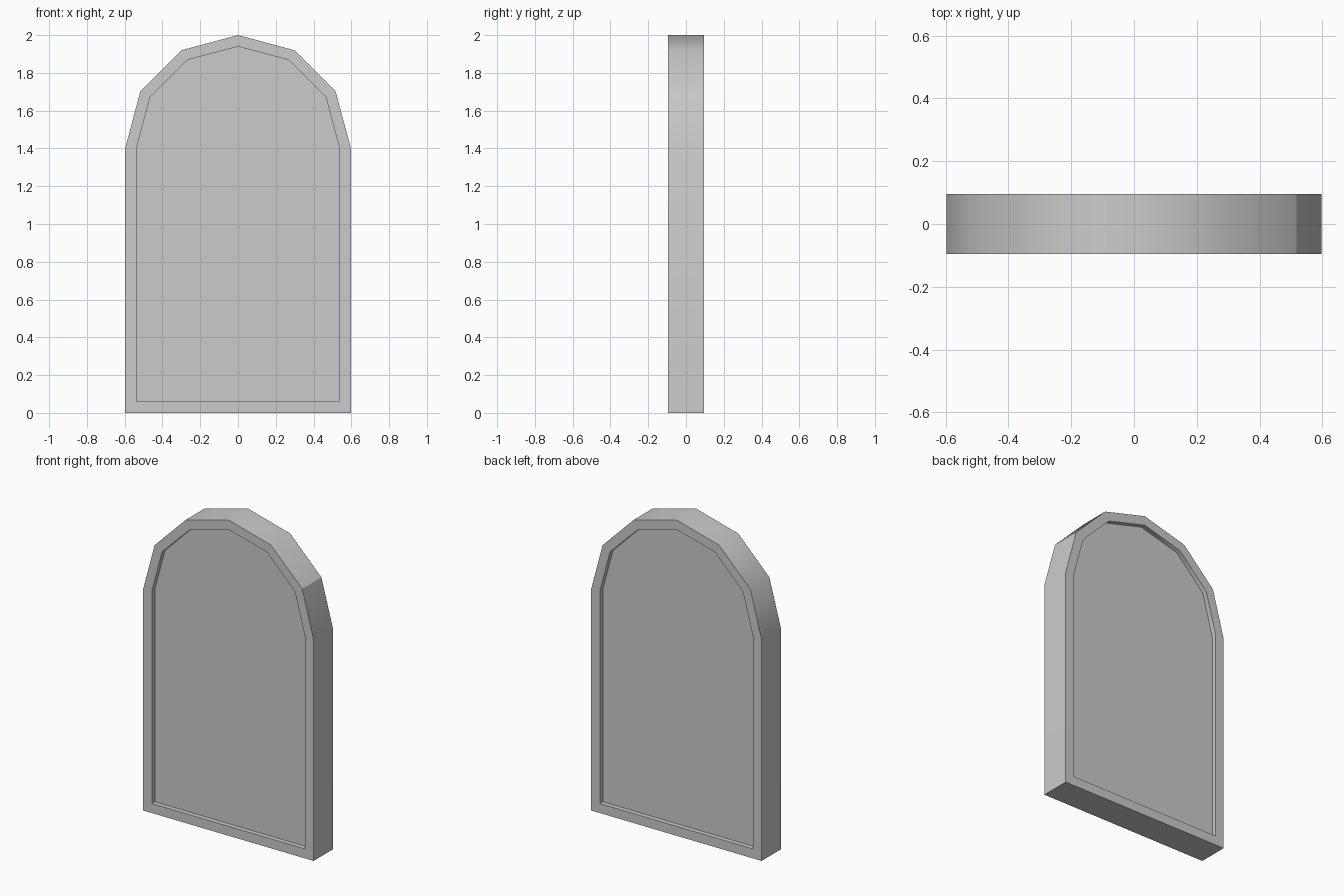
import bpy
import bmesh
import math

if "Cube" in bpy.data.objects:
    bpy.data.objects.remove(bpy.data.objects["Cube"])

HALF_WIDTH = 0.597    # outer half width, also the arch radius
HALF_DEPTH = 0.096
RIM = 0.06            # width of the raised border
RECESS = 0.03         # depth of the sunken panels
SPRING = 1.403        # height where the arch begins


def arch_loop(bm, inset, y):
    """Closed arched outline: two bottom corners plus a six-sided half circle."""
    r = HALF_WIDTH - inset
    points = [(-r, inset), (r, inset)]
    for i in range(7):
        a = math.pi * i / 6
        points.append((r * math.cos(a), SPRING + r * math.sin(a)))
    return [bm.verts.new((x, y, z)) for x, z in points]


# Arched slab: raised rim around a sunken panel, front and back
bm = bmesh.new()
sections = [
    (RIM, -HALF_DEPTH + RECESS), (RIM, -HALF_DEPTH), (0, -HALF_DEPTH),
    (0, HALF_DEPTH), (RIM, HALF_DEPTH), (RIM, HALF_DEPTH - RECESS),
]
loops = [arch_loop(bm, inset, y) for inset, y in sections]
for a, b in zip(loops, loops[1:]):
    n = len(a)
    for i in range(n):
        j = (i + 1) % n
        bm.faces.new((a[i], a[j], b[j], b[i]))
bm.faces.new(loops[0])
bm.faces.new(loops[-1])
bmesh.ops.recalc_face_normals(bm, faces=bm.faces)

# Smooth arch, crisp rim and corners, one crease on the right shoulder
for f in bm.faces:
    f.smooth = True
for e in bm.edges:
    e.smooth = e.calc_face_angle(0) < math.radians(35)
bm.edges.get((loops[2][3], loops[3][3])).smooth = False

mesh = bpy.data.meshes.new("arched_slab")
bm.to_mesh(mesh)
bm.free()
slab = bpy.data.objects.new("arched_slab", mesh)
bpy.context.collection.objects.link(slab)

# Plain grey stone
grey = bpy.data.materials.new("stone_grey")
grey.diffuse_color = (0.6, 0.6, 0.6, 1)
grey.use_nodes = True
grey.node_tree.nodes["Principled BSDF"].inputs["Base Color"].default_value = grey.diffuse_color
mesh.materials.append(grey)
